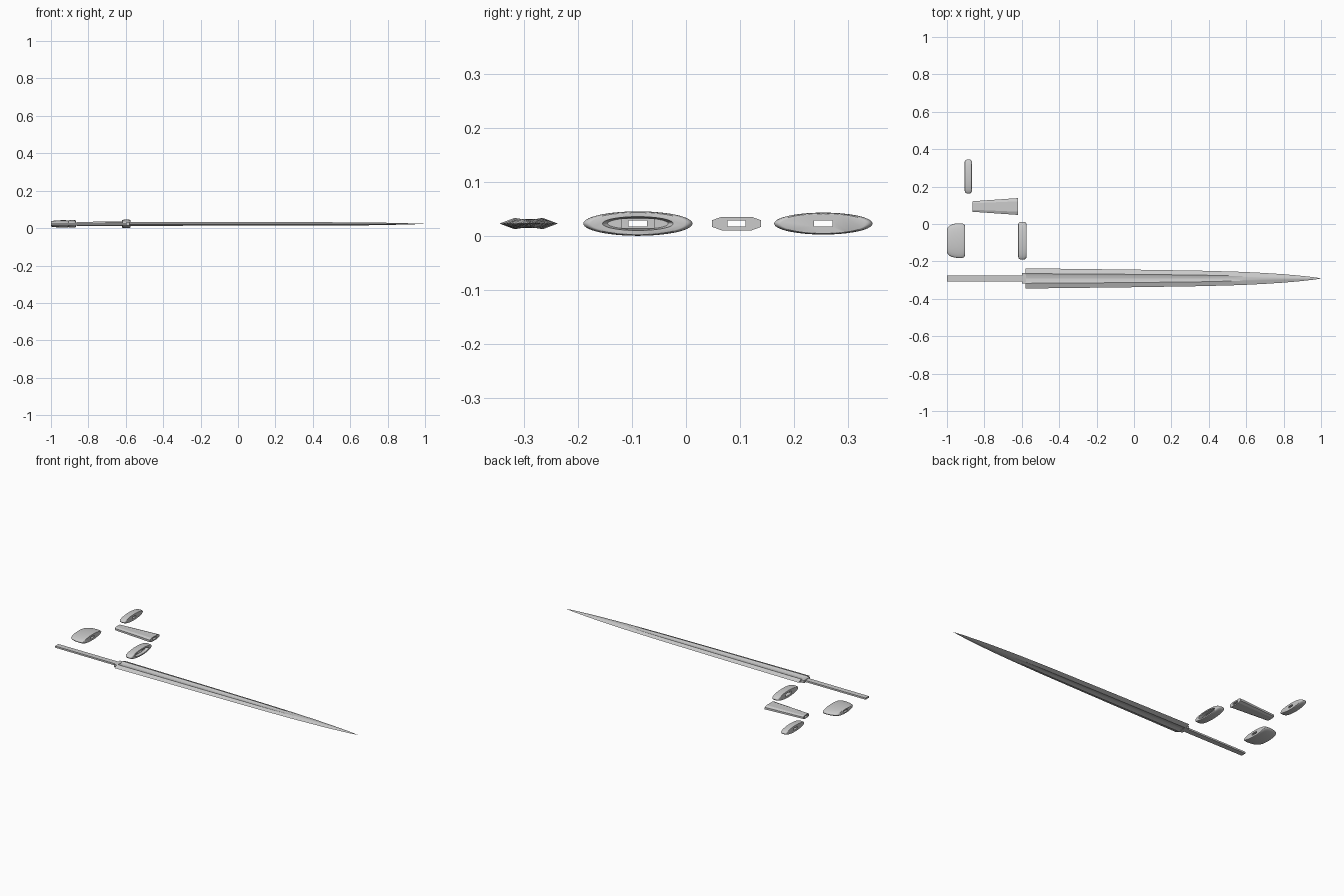
import bpy, bmesh, math

if "Cube" in bpy.data.objects:
    bpy.data.objects.remove(bpy.data.objects["Cube"])

ZC = 0.0228          # common mid-height of all parts


def mesh_object(name, bm):
    bmesh.ops.recalc_face_normals(bm, faces=bm.faces)
    me = bpy.data.meshes.new(name)
    bm.to_mesh(me)
    bm.free()
    ob = bpy.data.objects.new(name, me)
    bpy.context.collection.objects.link(ob)
    return ob


def loft(bm, sections, yc):
    """Skin a list of (x, [(y, z), ...]) rings and cap both ends."""
    rings = [[bm.verts.new((x, yc + y, ZC + z)) for y, z in pts] for x, pts in sections]
    n = len(rings[0])
    for a, b in zip(rings, rings[1:]):
        for i in range(n):
            bm.faces.new((a[i], a[(i + 1) % n], b[(i + 1) % n], b[i]))
    bm.faces.new(rings[0])
    bm.faces.new(rings[-1])


def ellipse(ry, rz, n=56):
    return [(ry * math.cos(2 * math.pi * i / n), rz * math.sin(2 * math.pi * i / n)) for i in range(n)]


def rect(ry, rz):
    return [(ry, rz), (-ry, rz), (-ry, -rz), (ry, -rz)]


def solid(name, sections, yc):
    bm = bmesh.new()
    loft(bm, sections, yc)
    return mesh_object(name, bm)


def cut(ob, sections, yc):
    cutter = solid("cutter", sections, yc)
    cutter.hide_render = True
    mod = ob.modifiers.new("slot", 'BOOLEAN')
    mod.operation = 'DIFFERENCE'
    mod.solver = 'EXACT'
    mod.object = cutter
    bpy.context.view_layer.objects.active = ob
    bpy.ops.object.modifier_apply(modifier=mod.name)
    bpy.data.objects.remove(cutter)


def smooth(ob, angle=30):
    bpy.ops.object.select_all(action='DESELECT')
    ob.select_set(True)
    bpy.context.view_layer.objects.active = ob
    bpy.ops.object.shade_smooth_by_angle(angle=math.radians(angle))


def tang_slot(ob, yc):
    cut(ob, [(-1.1, rect(0.017, 0.0055)), (-0.5, rect(0.017, 0.0055))], yc)


def rounded_plate(x0, x1, ry, rz, r):
    """Oval plate with a rounded rim."""
    secs = []
    for i in range(7):
        a = math.pi / 2 * i / 6
        secs.append((x0 + r * (1 - math.cos(a)), 1 - 0.14 * (1 - math.sin(a))))
    secs += [(x0 + x1 - x, s) for x, s in reversed(secs)]
    return [(x, ellipse(ry * s, rz * s)) for x, s in secs]


# Blade section: sharp edges, two ridges and a hollow fuller on each face
def blade_ring(w, r, t, c):
    top = [(w, 0), (r, t), (r * .85, c + (t - c) * .7), (r * .5, c + (t - c) * .25), (0, c)]
    top += [(-y, z) for y, z in top[3:0:-1]]
    return top + [(-w, 0)] + [(y, -z) for y, z in reversed(top[1:])]


BLADE_Y = -0.291
bm = bmesh.new()
stations = [(-.58, .054, .026, .0105, .005), (0, .047, .022, .0098, .0048),
            (.35, .0415, .018, .0092, .0048), (.52, .037, .014, .0085, .0055),
            (.58, .035, .012, .0078, .0085), (.7, .029, .010, .0058, .0075),
            (.8, .0225, .008, .0043, .0058), (.88, .0155, .006, .003, .004),
            (.95, .008, .003, .0016, .002), (.985, .003, .001, .0006, .0008),
            (1, .0004, .0002, .0001, .0002)]
loft(bm, [(s[0], blade_ring(*s[1:])) for s in stations], BLADE_Y)
# Shoulder block and tang
loft(bm, [(-.6, rect(.028, .008)), (-.578, rect(.028, .008))], BLADE_Y)
loft(bm, [(-1, rect(.0155, .005)), (-.598, rect(.0165, .005))], BLADE_Y)
smooth(mesh_object("blade", bm), 12)

# Lower guard: oval plate with a stepped recess for the blade base
GUARD_Y = -0.089
guard = solid("lower_guard", rounded_plate(-.619, -.575, .101, .0226, .016), GUARD_Y)
cut(guard, [(-.592, ellipse(.056, .0105)), (-.583, ellipse(.062, .012)),
            (-.56, ellipse(.072, .0145))], GUARD_Y)
cut(guard, [(-.7, rect(.03, .0085)), (-.5, rect(.03, .0085))], GUARD_Y)
smooth(guard)

# Pommel: flat at the grip side, domed at the outer end
pommel_secs = [(-1, .6), (-.9985, .7), (-.994, .79), (-.986, .865), (-.975, .925), (-.96, .97),
               (-.945, .993), (-.93, 1), (-.92, .99), (-.911, .965), (-.906, .925), (-.904, .87)]
pommel = solid("pommel", [(x, ellipse(.093 * s, .0195 * s)) for x, s in pommel_secs], GUARD_Y)
tang_slot(pommel, GUARD_Y)
smooth(pommel)

# Upper guard: smaller oval plate
UPPER_Y = 0.254
upper = solid("upper_guard", rounded_plate(-.905, -.867, .091, .0203, .015), UPPER_Y)
tang_slot(upper, UPPER_Y)
smooth(upper)


# Grip: tapered eight-sided handle
def octagon(ry, rz):
    q = [(ry, rz * .5), (ry * .62, rz)]
    half = q + [(-y, z) for y, z in reversed(q)]
    return half + [(-y, -z) for y, z in half]


GRIP_Y = 0.0935
grip = solid("grip", [(-.864, octagon(.028, .0105)), (-.62, octagon(.045, .0125))], GRIP_Y)
tang_slot(grip, GRIP_Y)
